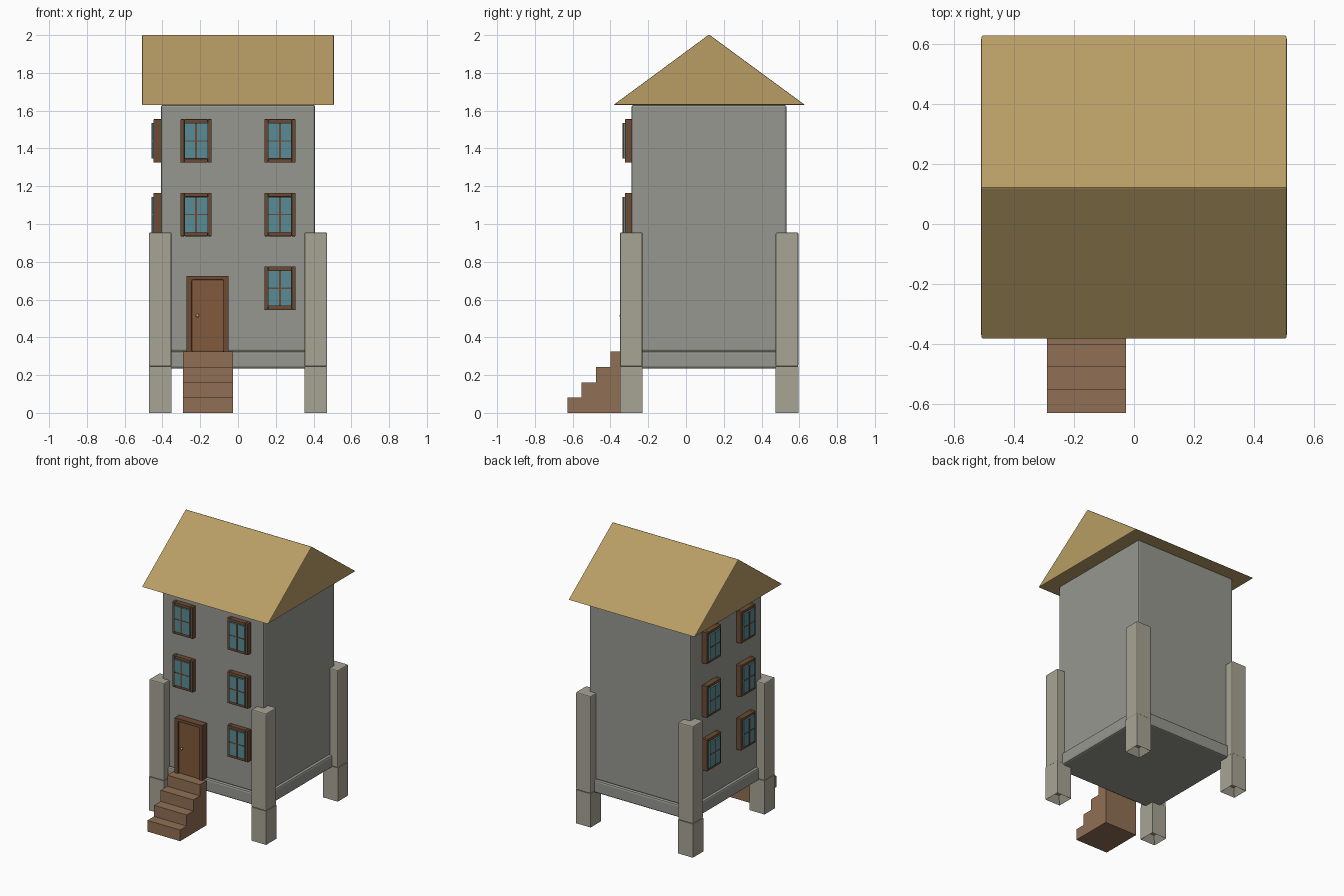
import bpy, bmesh
from math import radians
from mathutils import Matrix, Vector

if "Cube" in bpy.data.objects:
    bpy.data.objects.remove(bpy.data.objects["Cube"])


def mat(name, r, g, b):
    m = bpy.data.materials.new(name)
    m.diffuse_color = (r, g, b, 1)
    m.use_nodes = True
    m.node_tree.nodes["Principled BSDF"].inputs["Base Color"].default_value = m.diffuse_color
    return m


STONE = mat("wall_stone", 0.31, 0.31, 0.28)
POST = mat("post_stone", 0.39, 0.37, 0.30)
ROOF = mat("thatch", 0.48, 0.34, 0.13)
FRAME = mat("dark_wood", 0.15, 0.07, 0.035)
DOOR = mat("door_wood", 0.22, 0.10, 0.045)
STEP = mat("step_wood", 0.28, 0.16, 0.09)
GLASS = mat("glass", 0.10, 0.26, 0.30)
BRASS = mat("brass", 0.6, 0.45, 0.2)


def finish(name, bm, material, bevel=0.0, matrix=None):
    bmesh.ops.recalc_face_normals(bm, faces=bm.faces)
    me = bpy.data.meshes.new(name)
    bm.to_mesh(me)
    bm.free()
    me.materials.append(material)
    ob = bpy.data.objects.new(name, me)
    bpy.context.collection.objects.link(ob)
    if matrix:
        ob.matrix_world = matrix
    if bevel:
        mod = ob.modifiers.new("bevel", 'BEVEL')
        mod.width = bevel
        mod.segments = 2
    return ob


def add_box(bm, x0, x1, y0, y1, z0, z1):
    centre = Vector((x0 + x1, y0 + y1, z0 + z1)) / 2
    size = Matrix.Diagonal((x1 - x0, y1 - y0, z1 - z0, 1))
    bmesh.ops.create_cube(bm, size=1, matrix=Matrix.Translation(centre) @ size)


def boxes(name, dims, material, bevel=0.0, matrix=None):
    bm = bmesh.new()
    for d in dims:
        add_box(bm, *d)
    return finish(name, bm, material, bevel, matrix)


CY = 0.122

# House body and the base band under it
boxes("house_body", [(-0.408, 0.408, CY - 0.41, CY + 0.41, 0.325, 1.63)], STONE, 0.01)
boxes("base_band", [(-0.425, 0.425, CY - 0.427, CY + 0.427, 0.235, 0.327)], STONE, 0.012)

# Gabled roof with flat underside
bm = bmesh.new()
ends = []
for x in (-0.508, 0.508):
    profile = [(-0.384, 1.63), (0.63, 1.63), (CY, 2.003)]
    ends.append(bm.faces.new([bm.verts.new((x, y, z)) for y, z in profile]))
a, b = (list(f.verts) for f in ends)
for i in range(3):
    j = (i + 1) % 3
    bm.faces.new((a[i], a[j], b[j], b[i]))
finish("roof", bm, ROOF, 0.005)

# Corner posts on hollow feet
for xn, px in (("left", -0.412), ("right", 0.412)):
    for yn, py in (("front", -0.29), ("back", 0.535)):
        h = 0.06
        boxes(f"{yn}_{xn}_post", [(px - h, px + h, py - h, py + h, 0.245, 0.955)], POST, 0.007)
        bm = bmesh.new()
        add_box(bm, px - h, px + h, py - h, py + h, 0, 0.245)
        bm.normal_update()
        base = [f for f in bm.faces if f.normal.z < -0.9]
        bmesh.ops.inset_region(bm, faces=base, thickness=0.045)
        bmesh.ops.translate(bm, verts=base[0].verts, vec=(0, 0, 0.05))
        finish(f"{yn}_{xn}_post_foot", bm, POST)


# Window: frame ring, glass and glazing bars, built facing -y
def window(name, x, y, z, turn=0):
    m = Matrix.Translation((x, y, z)) @ Matrix.Rotation(radians(turn), 4, 'Z')
    w, h, t = 0.083, 0.115, 0.021
    boxes(name + "_frame", [(-w, -w + t, -0.035, 0.01, -h, h),
                            (w - t, w, -0.035, 0.01, -h, h),
                            (-w + t, w - t, -0.035, 0.01, h - t, h),
                            (-w + t, w - t, -0.035, 0.01, -h, -h + t)], FRAME, 0.003, m)
    boxes(name + "_glass", [(-w + t, w - t, -0.044, 0.01, -h + t, h - t)], GLASS, 0, m)
    boxes(name + "_bars", [(-0.005, 0.005, -0.047, 0, -h + t, h - t),
                           (-w + t, w - t, -0.046, 0, -0.003, 0.003)], FRAME, 0, m)


for row, z in enumerate((0.66, 1.05, 1.44)):
    for col, s in enumerate((-1, 1)):
        if row or col:
            window(f"front_window_{row}_{col}", 0.222 * s, -0.288, z)
        window(f"side_window_{row}_{col}", -0.412, 0.117 + 0.197 * s, z, -90)

# Door, surround and knob
boxes("door_frame", [(-0.272, -0.245, -0.342, -0.28, 0.325, 0.725),
                     (-0.076, -0.049, -0.342, -0.28, 0.325, 0.725),
                     (-0.245, -0.076, -0.342, -0.28, 0.705, 0.725)], FRAME)
boxes("door", [(-0.245, -0.076, -0.332, -0.28, 0.325, 0.705)], DOOR, 0.004)
bm = bmesh.new()
bmesh.ops.create_uvsphere(bm, u_segments=12, v_segments=8, radius=0.009,
                          matrix=Matrix.Translation((-0.215, -0.343, 0.515)))
for f in bm.faces:
    f.smooth = True
finish("door_knob", bm, BRASS)
boxes("knob_stem", [(-0.218, -0.212, -0.343, -0.325, 0.512, 0.518)], BRASS)

# Steps, each standing on the ground
for i in range(4):
    y = -0.628 + 0.076 * i
    boxes(f"step_{i + 1}", [(-0.29, -0.027, y, y + 0.076, 0, 0.081 * (i + 1))], STEP)
